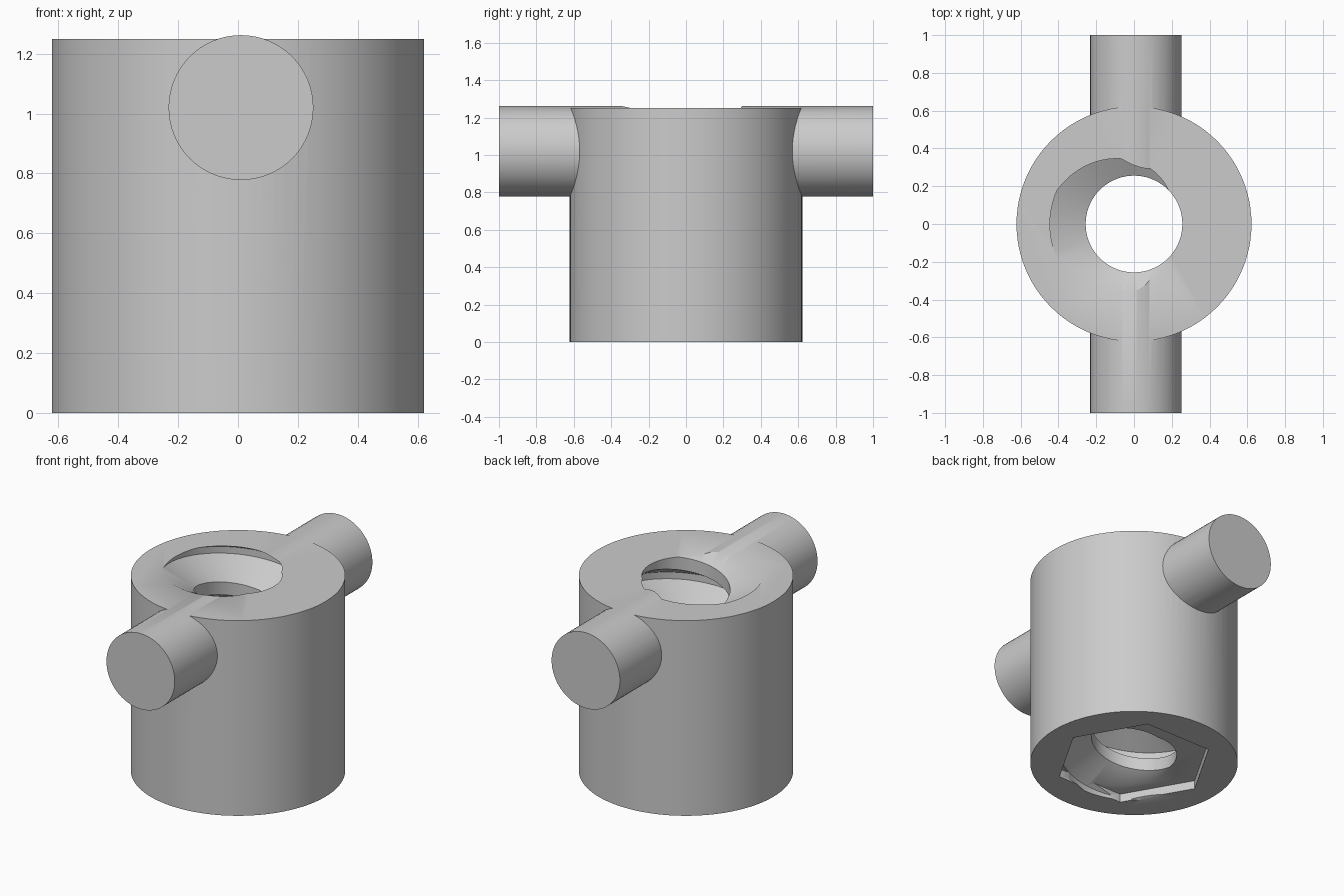
import bpy
import bmesh
from math import cos, sin, tau, pi

cube = bpy.data.objects.get("Cube")
if cube:
    bpy.data.objects.remove(cube, do_unlink=True)

# Main dimensions
HEIGHT, BODY_R = 1.25, 0.622
PITCH, MINOR_R, MAJOR_R = 0.328, 0.256, 0.445
STEPS, TURNS = 72, 7

grey = bpy.data.materials.new("plain grey")
grey.use_nodes = True
grey.diffuse_color = (0.6, 0.6, 0.6, 1)
grey.node_tree.nodes["Principled BSDF"].inputs["Base Color"].default_value = (0.6, 0.6, 0.6, 1)


def cylinder(name, radius, depth, location, sides=96, rotation=(0, 0, 0)):
    bpy.ops.mesh.primitive_cylinder_add(vertices=sides, radius=radius, depth=depth,
                                        location=location, rotation=rotation)
    obj = bpy.context.object
    obj.name = name
    obj.data.materials.append(grey)
    return obj


def thread_cutter():
    """Solid rod with a right-handed thread, trimmed flat at both ends."""
    bm = bmesh.new()
    # Profile over one pitch: root flat, flank, crest flat, flank
    profile = [(MAJOR_R, -0.065), (MAJOR_R, 0.065), (MINOR_R, 0.375), (MINOR_R, 0.625)]
    base = HEIGHT - 5 * PITCH
    count = STEPS * TURNS
    strands = []
    for radius, offset in profile:
        strand = []
        for i in range(count + 1):
            a = pi + tau * i / STEPS
            z = base + PITCH * (i / STEPS + offset)
            strand.append(bm.verts.new((radius * cos(a), radius * sin(a), z)))
        strands.append(strand)
    strands.append(strands[0][STEPS:])
    for low, high in zip(strands, strands[1:]):
        for i in range(len(high) - 1):
            bm.faces.new((low[i], low[i + 1], high[i + 1], high[i]))
    # Trim and cap the ends
    for z, direction in ((-0.1, -1), (HEIGHT + 0.1, 1)):
        bmesh.ops.bisect_plane(bm, geom=bm.verts[:] + bm.edges[:] + bm.faces[:],
                               plane_co=(0, 0, z), plane_no=(0, 0, direction),
                               clear_outer=True)
        rim = [e for e in bm.edges if e.is_boundary
               and all(abs(v.co.z - z) < 1e-4 for v in e.verts)]
        bmesh.ops.edgeloop_fill(bm, edges=rim)
    bmesh.ops.recalc_face_normals(bm, faces=bm.faces[:])
    mesh = bpy.data.meshes.new("thread_cutter")
    bm.to_mesh(mesh)
    bm.free()
    mesh.materials.append(grey)
    obj = bpy.data.objects.new("thread_cutter", mesh)
    bpy.context.collection.objects.link(obj)
    return obj


def combine(target, tool, operation):
    mod = target.modifiers.new(tool.name, "BOOLEAN")
    mod.operation, mod.object, mod.solver = operation, tool, "EXACT"
    bpy.context.view_layer.objects.active = target
    bpy.ops.object.modifier_apply(modifier=mod.name)
    bpy.data.objects.remove(tool, do_unlink=True)


# Round body with a cross bar for a handle
body = cylinder("threaded_handle_nut", BODY_R, HEIGHT, (0, 0, HEIGHT / 2))
bar = cylinder("cross_bar", 0.242, 2, (0.01, 0, 1.02), 64, (pi / 2, 0, 0))
combine(body, bar, "UNION")

# Shallow hexagonal recess underneath, corners on the x axis
hexagon = cylinder("hex_recess", 0.475, 0.11, (0, 0, 0), 6, (0, 0, pi / 6))
combine(body, hexagon, "DIFFERENCE")

# Threaded bore
combine(body, thread_cutter(), "DIFFERENCE")

bpy.ops.object.select_all(action="DESELECT")
body.select_set(True)
bpy.context.view_layer.objects.active = body
bpy.ops.object.shade_smooth_by_angle(angle=pi / 6)
